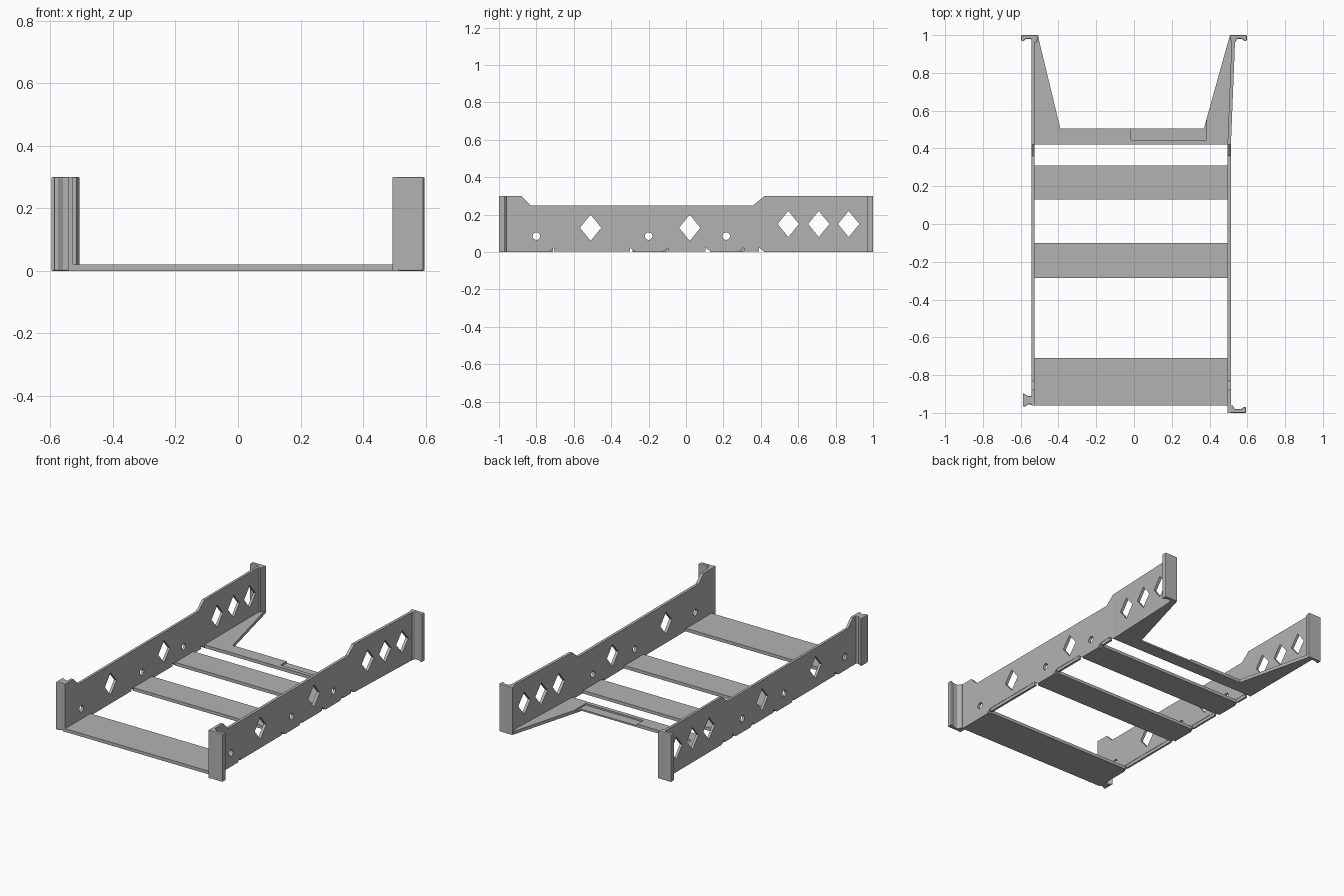
import bpy, bmesh, math

cube = bpy.data.objects.get("Cube")
if cube:
    bpy.data.objects.remove(cube)

grey = bpy.data.materials.new("plain_grey")
grey.use_nodes = True
grey.diffuse_color = (0.45, 0.45, 0.45, 1)
grey.node_tree.nodes["Principled BSDF"].inputs["Base Color"].default_value = (0.45, 0.45, 0.45, 1)


def prism(name, outlines, low, high, place=None):
    """Extrude filled outlines (later ones are holes) from low to high."""
    curve = bpy.data.curves.new(name + "_outline", "CURVE")
    curve.dimensions = "2D"
    curve.fill_mode = "BOTH"
    curve.extrude = (high - low) / 2
    for points in outlines:
        spline = curve.splines.new("POLY")
        spline.points.add(len(points) - 1)
        for p, (u, v) in zip(spline.points, points):
            p.co = (u, v, 0, 1)
        spline.use_cyclic_u = True
    temp = bpy.data.objects.new(name + "_outline", curve)
    bpy.context.collection.objects.link(temp)
    bpy.context.view_layer.update()
    graph = bpy.context.evaluated_depsgraph_get()
    mesh = bpy.data.meshes.new_from_object(temp.evaluated_get(graph))
    bpy.data.objects.remove(temp)
    bpy.data.curves.remove(curve)
    mid = (low + high) / 2
    bm = bmesh.new()
    bm.from_mesh(mesh)
    bmesh.ops.remove_doubles(bm, verts=bm.verts, dist=0.0002)
    for v in bm.verts:
        a, b, c = v.co.x, v.co.y, v.co.z + mid
        v.co = place(a, b, c) if place else (a, b, c)
    bmesh.ops.recalc_face_normals(bm, faces=bm.faces)
    for f in bm.faces:
        f.smooth = False
    bm.to_mesh(mesh)
    bm.free()
    mesh.name = name
    mesh.materials.clear()
    mesh.materials.append(grey)
    obj = bpy.data.objects.new(name, mesh)
    bpy.context.collection.objects.link(obj)
    return obj


def ring(y, z, ry, rz, n):
    return [(y + ry * math.cos(2 * math.pi * i / n), z + rz * math.sin(2 * math.pi * i / n))
            for i in range(n)]


def box(name, x0, x1, y0, y1, z0, z1):
    return prism(name, [[(x0, y0), (x1, y0), (x1, y1), (x0, y1)]], z0, z1)


FLOOR = 0.02
BEND = 0.42
gaps = [(-0.735, -0.27), (-0.125, 0.135), (0.28, BEND)]

# Side rails: long pierced wall, flared rear wall, edge strips in the gaps
for side, x0, x1, start, flare in (("left", 0.495, 0.513, -1.0, 0.04),
                                   ("right", -0.543, -0.527, -0.96, 0.0)):
    base = [(start, 0)]
    for a, b in gaps:
        base += [(a, 0), (a + 0.03, 0.024), (b - 0.03, 0.024), (b, 0)]
    wall = base + [(BEND, 0.3), (0.36, 0.25), (-0.83, 0.25), (-0.88, 0.3), (start, 0.3)]
    holes = [ring(y, 0.13, 0.057, 0.07, 4) for y in (-0.51, 0.02)]
    holes += [ring(y, 0.085, 0.02, 0.02, 20) for y in (-0.8, -0.2, 0.215)]
    prism(side + "_rail", [wall] + holes, x0, x1, lambda a, b, c: (c, a, b))

    rear = [(BEND, 0), (0.995, 0), (0.995, 0.3), (BEND, 0.3)]
    holes = [ring(y, 0.15, 0.057, 0.07, 4) for y in (0.547, 0.71, 0.87)]
    prism(side + "_rear_rail", [rear] + holes, x0, x1,
          lambda a, b, c: (c + flare * (a - BEND), a, b))

    for i, (a, b) in enumerate(gaps):
        box(f"{side}_edge_strip_{i + 1}", x0 + 0.002, x1 - 0.002, a + 0.03, b - 0.03, 0.004, 0.025)

# Floor slats
for name, y0, y1 in (("front_slat", -0.96, -0.71), ("middle_slat", -0.285, -0.1),
                     ("rear_slat", 0.13, 0.31)):
    box(name, -0.53, 0.5, y0, y1, 0, FLOOR)

# Rear cross member with tapering gussets and a shallow recess
rear_floor = [(-0.535, BEND), (0.505, BEND), (0.53, 0.99), (0.505, 0.99), (0.37, 0.505),
              (-0.39, 0.505), (-0.507, 0.99), (-0.535, 0.99)]
prism("rear_floor_lower", [rear_floor], 0, FLOOR / 2)
upper = rear_floor[:4] + [(0.385, 0.56), (0.385, 0.445), (-0.015, 0.445), (-0.015, 0.505)] + rear_floor[5:]
prism("rear_floor_upper", [upper], FLOOR / 2, FLOOR)

# End flanges with thickened outer lips
flange = [(0.505, 1.0), (0.597, 1.0), (0.597, 0.97), (0.585, 0.97), (0.57, 0.98),
          (0.545, 0.98), (0.535, 0.96), (0.515, 0.96)]
ends = [("left_rear_flange", flange),
        ("right_rear_flange", [(-x, y) for x, y in flange]),
        ("left_front_flange", [(x - 0.004 if x > 0.55 else x - 0.012, -y) for x, y in flange]),
        ("right_front_lug", [(-0.53, -0.91), (-0.56, -0.912), (-0.588, -0.895), (-0.588, -0.965),
                             (-0.575, -0.965), (-0.56, -0.955), (-0.53, -0.955)])]
for name, outline in ends:
    obj = prism(name, [outline], 0, 0.3)
    bevel = obj.modifiers.new("soft_edges", "BEVEL")
    bevel.width = 0.005
    bevel.segments = 2
    bevel.limit_method = "ANGLE"
    bevel.angle_limit = math.radians(50)
